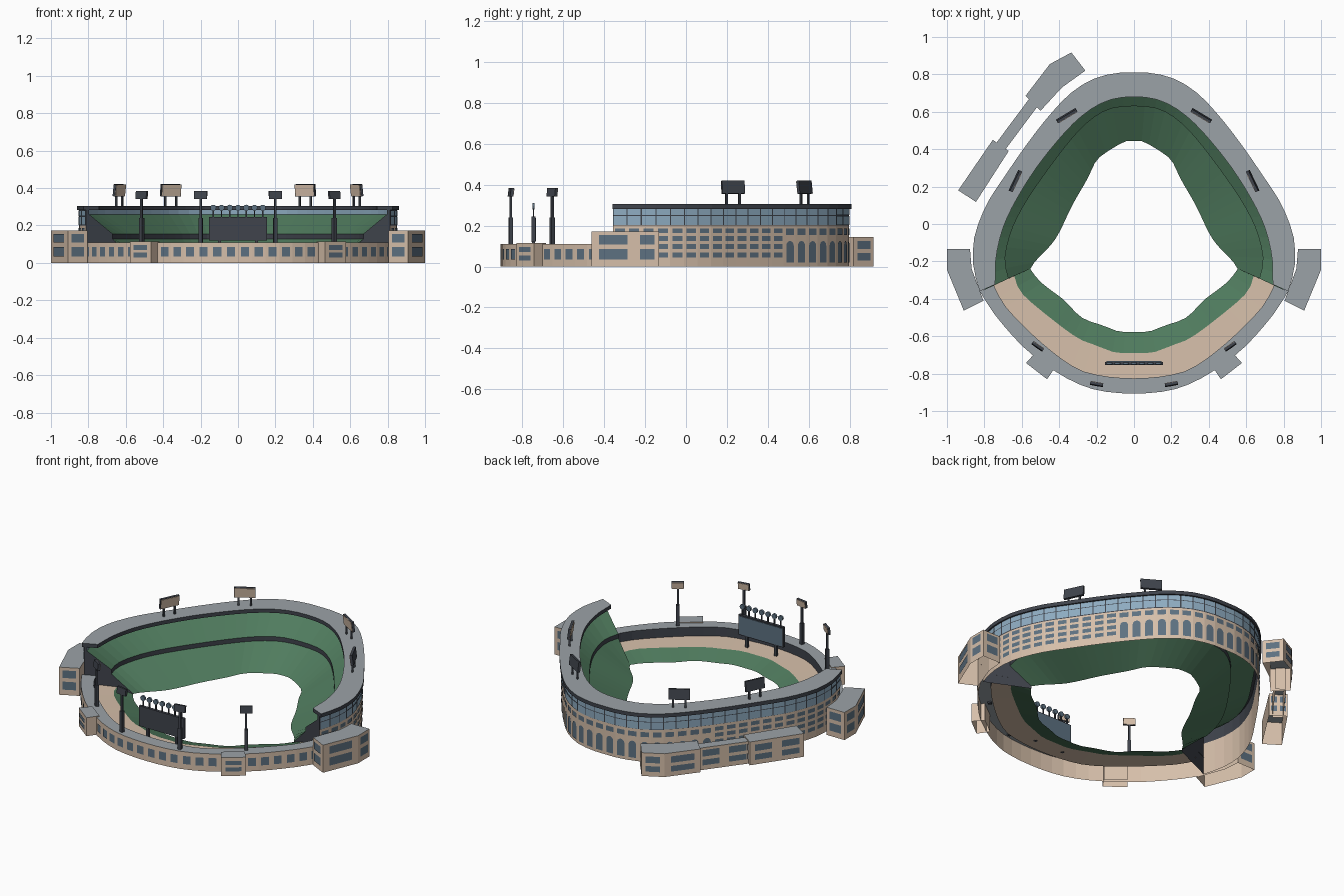
import bpy, bmesh, math
from mathutils import Vector, Matrix

if "Cube" in bpy.data.objects:
    bpy.data.objects.remove(bpy.data.objects["Cube"])


def mat(name, r, g, b):
    m = bpy.data.materials.new(name)
    m.diffuse_color = (r, g, b, 1)
    m.use_nodes = True
    m.node_tree.nodes["Principled BSDF"].inputs["Base Color"].default_value = m.diffuse_color
    return m


TAN, GREY = mat("sandstone", .67, .52, .40), mat("roof_grey", .33, .365, .39)
DARK, GREEN = mat("dark_steel", .05, .057, .072), mat("seat_green", .08, .2, .112)
WIN, GLASS = mat("window", .11, .165, .22), mat("glass", .27, .41, .53)


def mesh(name, verts, faces, mats, idx=None, fix=True):
    me = bpy.data.meshes.new(name)
    me.from_pydata([tuple(v) for v in verts], [], faces)
    for m in mats:
        me.materials.append(m)
    if idx:
        me.polygons.foreach_set("material_index", idx)
    if fix:
        bm = bmesh.new()
        bm.from_mesh(me)
        bmesh.ops.recalc_face_normals(bm, faces=bm.faces)
        bm.to_mesh(me)
        bm.free()
    ob = bpy.data.objects.new(name, me)
    bpy.context.collection.objects.link(ob)
    return ob


def ring(half, n):
    """Smooth mirrored plan curve, right end -> x=0 -> left end, n equal segments."""
    c = [Vector(p) for p in half]
    c += [Vector((-p.x, p.y)) for p in reversed(c[:-1])]
    e = [2 * c[0] - c[1]] + c + [2 * c[-1] - c[-2]]
    fine = []
    for i in range(1, len(e) - 2):
        a, b, d, f = e[i - 1:i + 3]
        for k in range(12):
            t = k / 12
            fine.append(.5 * (2 * b + (d - a) * t + (2 * a - 5 * b + 4 * d - f) * t * t
                              + (3 * b - a - 3 * d + f) * t ** 3))
    fine.append(c[-1])
    acc = [0]
    for p, q in zip(fine, fine[1:]):
        acc.append(acc[-1] + (q - p).length)
    out, j = [], 0
    for i in range(n + 1):
        s = acc[-1] * i / n
        while j < len(fine) - 2 and acc[j + 1] < s:
            j += 1
        out.append(fine[j].lerp(fine[j + 1], (s - acc[j]) / (acc[j + 1] - acc[j])))
    return out


def normal(p, q, c=Vector((0, 0))):
    t = (q - p).normalized()
    n = Vector((t.y, -t.x))
    return n if n.dot((p + q) / 2 - c) > 0 else -n


def offset(r, d):
    return [p + d * normal(r[max(i - 1, 0)], r[min(i + 1, len(r) - 1)]) for i, p in enumerate(r)]


def loft(name, rows, mats, closed=False):
    """Strips between (ring, z) rows, one material per strip."""
    n = len(rows[0][0])
    v = [(p.x, p.y, z) for r, z in rows for p in r]
    m = len(rows)
    f, idx = [], []
    for k in range(m if closed else m - 1):
        a, b = k * n, (k + 1) % m * n
        for i in range(n - 1):
            f.append((a + i, a + i + 1, b + i + 1, b + i))
            idx.append(k)
    if closed:
        for i in (0, n - 1):
            f.append([k * n + i for k in range(m)])
            idx.append(0)
    return mesh(name, v, f, mats, idx)


def prism(name, pts, z1, z0=0):
    """Open-bottomed block with a grey roof."""
    n = len(pts)
    v = [(x, y, z) for z in (z0, z1) for x, y in pts]
    f = [(i, (i + 1) % n, n + (i + 1) % n, n + i) for i in range(n)]
    f.append(tuple(range(n, 2 * n)))
    return mesh(name, v, f, [TAN, GREY], [0] * n + [1])


def panes(name, items, m):
    """Thin panels on walls: (p, q, from, to, z0, z1, arched, centre)."""
    v, f = [], []
    for p, q, a, b, z0, z1, arch, c in items:
        n = normal(p, q, c) * .004
        pr = [(a, z0), (b, z0)]
        if arch:
            r = (b - a) / 2
            h = r * (q - p).length
            pr += [(a + r + r * math.cos(t * math.pi / 6), z1 - h + h * math.sin(t * math.pi / 6))
                   for t in range(7)]
        else:
            pr += [(b, z1), (a, z1)]
        if (q - p).x * n.y - (q - p).y * n.x > 0:
            pr.reverse()
        f.append(tuple(range(len(v), len(v) + len(pr))))
        v += [(*(p.lerp(q, s) + n), z) for s, z in pr]
    return mesh(name, v, f, [m], fix=False)


def solid(name, bm, m):
    me = bpy.data.meshes.new(name)
    bm.to_mesh(me)
    bm.free()
    me.materials.append(m)
    bpy.context.collection.objects.link(bpy.data.objects.new(name, me))


def box(name, loc, size, m, rz=0, tilt=0, shift=(0, 0, 0)):
    bm = bmesh.new()
    bmesh.ops.create_cube(bm, size=1, matrix=Matrix.Translation(loc) @ Matrix.Rotation(rz, 4, 'Z')
                          @ Matrix.Rotation(tilt, 4, 'X') @ Matrix.Translation(shift)
                          @ Matrix.Diagonal((*size, 1)))
    solid(name, bm, m)


O = Vector((0, 0))
# Main grandstand: horseshoe plan curves
N = 44
roof_out = ring([(.825, -.36), (.857, -.24), (.86, -.12), (.84, -.02), (.78, .12), (.695, .25),
                 (.585, .41), (.47, .56), (.35, .69), (.23, .77), (.11, .805), (0, .81)], N)
roof_in = ring([(.742, -.323), (.735, -.16), (.68, .03), (.55, .26), (.4, .455),
                (.27, .585), (.14, .66), (0, .68)], N)
deck_in = ring([(.67, -.291), (.69, -.19), (.66, -.05), (.6, .08), (.5, .235), (.35, .435),
                (.24, .55), (.13, .615), (0, .63)], N)
bowl_in = ring([(.555, -.24), (.52, -.19), (.42, -.08), (.33, .1), (.25, .24), (.2, .34),
                (.13, .395), (.05, .44), (0, .445)], N)
wall = offset(roof_out, -.012)
inner_wall = offset(roof_out, -.03)
loft("grandstand_wall", [(wall, 0), (wall, .2), (wall, .285)], [TAN, DARK])
loft("grandstand_roof", [(roof_out, .282), (roof_out, .305), (roof_in, .305), (roof_in, .282)],
     [DARK, GREY, DARK, DARK], True)
loft("grandstand_seating", [(inner_wall, .285), (inner_wall, .26), (deck_in, .155),
                            (deck_in, .128), (bowl_in, .015)], [GLASS, GREEN, DARK, GREEN])
for i, side in ((0, "right"), (N, "left")):
    prof = [(wall, 0), (wall, .285), (inner_wall, .285), (inner_wall, .26), (deck_in, .155),
            (deck_in, .128), (bowl_in, .015), (bowl_in, 0)]
    mesh(side + "_end_wall", [(*r[i], z) for r, z in prof], [tuple(range(8))], [DARK])

# Grandstand windows, arches and glass band
items, glass = [], []
for p, q in zip(wall, wall[1:]):
    if (p.y + q.y) / 2 > .45:
        items.append((p, q, .18, .82, .02, .125, True, O))
        items.append((p, q, .15, .85, .155, .185, False, O))
    else:
        items += [(p, q, .15, .85, z, z + .024, False, O) for z in (.045, .085, .125, .163)]
    glass += [(p, q, .04, .96, a, b, False, O) for a, b in ((.203, .247), (.251, .281))]
panes("grandstand_windows", items, WIN)
panes("glass_band", glass, GLASS)

# Low front stand
F = 28
f_out = ring([(.825, -.36), (.74, -.49), (.6, -.65), (.475, -.75), (.35, -.83), (.2, -.888), (0, -.907)], F)
f_top = ring([(.75, -.327), (.68, -.45), (.5, -.63), (.32, -.765), (.18, -.81), (0, -.825)], F)
f_mid = ring([(.64, -.278), (.6, -.37), (.45, -.5), (.3, -.61), (.2, -.65), (.1, -.687), (0, -.69)], F)
f_in = ring([(.555, -.24), (.51, -.3), (.45, -.35), (.37, -.41), (.28, -.5), (.16, -.545),
             (.08, -.575), (0, -.577)], F)
loft("front_stand", [(f_out, 0), (f_out, .11), (f_top, .11), (f_top, .055), (f_mid, .05), (f_in, .012)],
     [TAN, GREY, DARK, TAN, GREEN])
panes("front_windows", [(p, q, .2, .8, .035, .085, False, O) for p, q in zip(f_out, f_out[1:])], WIN)


def block(name, pts, h, faces, rows, cols=1):
    """Side building with windows on the listed edges."""
    prism(name, pts, h)
    P = [Vector(p) for p in pts]
    c = sum(P, Vector((0, 0))) / len(P)
    items = []
    for i in faces:
        for k in range(cols):
            items += [(P[i], P[(i + 1) % len(P)], (k + .18) / cols, (k + .82) / cols, a, b, False, c)
                      for a, b in rows]
    panes(name + "_windows", items, WIN)


# Side wings and front kiosks, mirrored
for s, side in ((1, "right"), (-1, "left")):
    block(side + "_wing", [(s * x, y) for x, y in ((1, -.133), (.877, -.133), (.868, -.24),
          (.805, -.41), (.91, -.463), (1, -.245))], .172, (0, 3, 4, 5), ((.035, .085), (.108, .155)))
    block(side + "_kiosk", [(s * x, y) for x, y in ((.525, -.685), (.577, -.743), (.465, -.83),
          (.42, -.765))], .115, (1,), ((.03, .055), (.07, .095)))

# Rear annex
rows = ((.03, .065), (.085, .125))
block("annex_south", [(-.94, .18), (-.755, .45), (-.67, .39), (-.845, .118)], .145, (0, 1, 3), rows, 2)
block("annex_link", [(-.744, .423), (-.554, .678), (-.506, .642), (-.696, .387)], .138, (0,), rows, 2)
block("annex_north", [(-.58, .685), (-.45, .855), (-.335, .917), (-.26, .82), (-.385, .73),
                      (-.5, .605)], .145, (0, 1, 2), rows, 1)


def lamp(name, x, y, z, w, h, rz):
    box(name + "_panel", (x, y, z), (w, .014, h), DARK, rz, .12)
    box(name + "_face", (x, y, z), (w * .95, .004, h * .92), TAN, rz, .12, (0, -.008, 0))


for s, side in ((1, "right"), (-1, "left")):
    # Roof floodlights on twin posts
    for k, (x, y, a) in enumerate(((.36, .58, -31), (.635, .23, -64.5))):
        a = math.radians(a) * s
        n = f"{side}_roof_light_{k}"
        lamp(n, s * x, y, .388, .122, .064, a)
        for d in (-.035, .035):
            box(n + "_post", (s * x + d * math.cos(a), y + d * math.sin(a), .337), (.01, .01, .075), DARK, a)
    # Front floodlight masts
    for k, (x, y, a) in enumerate(((.515, -.655, 215), (.2, -.857, 190))):
        a = math.radians(a) * s
        n = f"{side}_mast_{k}"
        box(n + "_base", (s * x, y, .17), (.02, .02, .14), DARK, a)
        box(n + "_pole", (s * x, y, .29), (.012, .012, .12), DARK, a)
        lamp(n, s * x, y, .363, .07, .042, a)

# Scoreboard with legs and row of discs
box("scoreboard", (0, -.746, .182), (.31, .018, .125), DARK)
box("scoreboard_screen", (0, -.736, .182), (.295, .005, .112), WIN)
for x in (-.1, .1):
    box("scoreboard_leg", (x, -.746, .09), (.016, .016, .08), DARK)
for i in range(7):
    x = (i - 3) * .044
    box("disc_stem", (x, -.746, .265), (.007, .007, .05), DARK)
    bm = bmesh.new()
    bmesh.ops.create_cone(bm, cap_ends=True, segments=12, radius1=.016, radius2=.016, depth=.012,
                          matrix=Matrix.Translation((x, -.746, .295)) @ Matrix.Rotation(math.pi / 2, 4, 'X'))
    solid("disc", bm, WIN)
